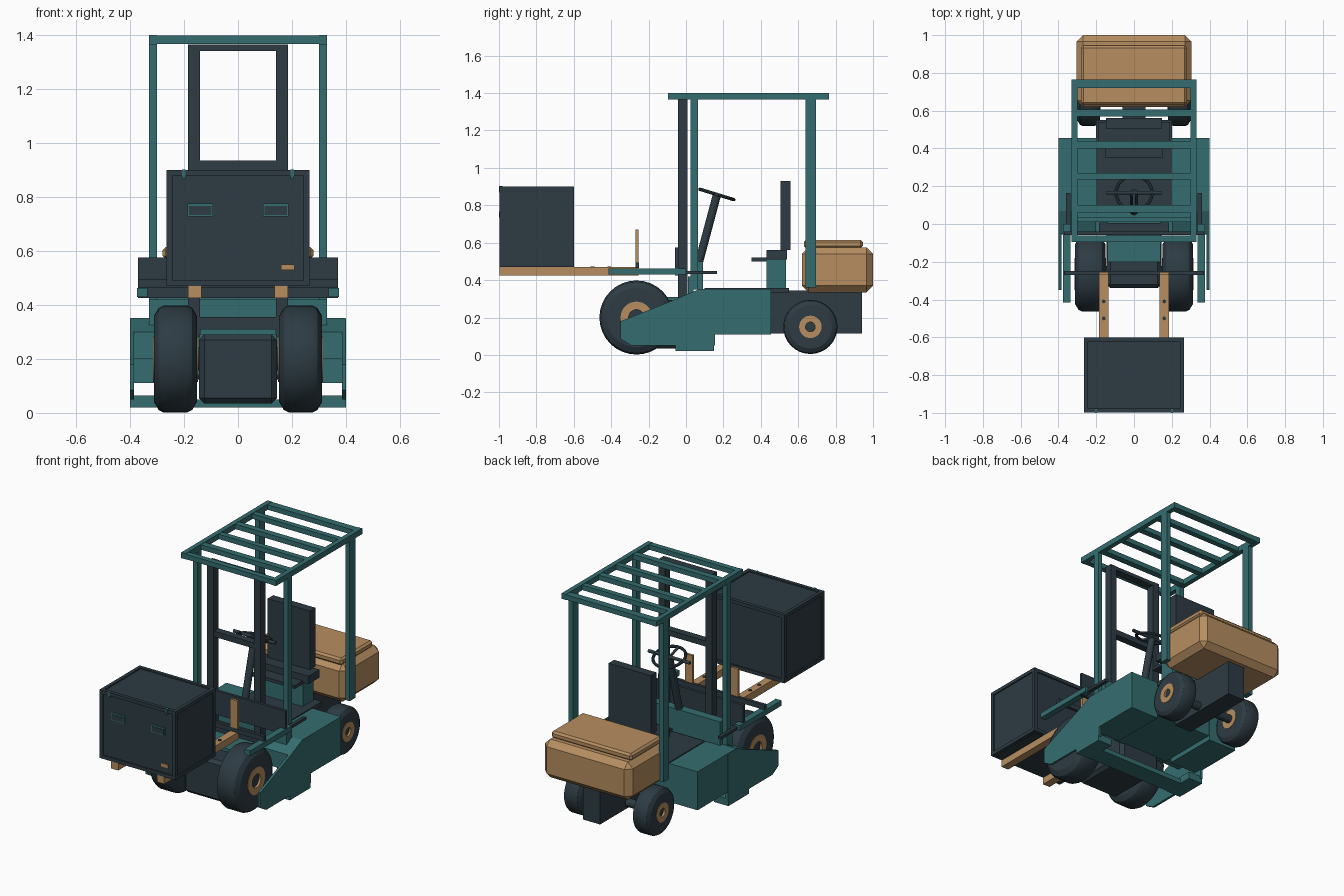
import bpy, bmesh, math
from mathutils import Vector

if "Cube" in bpy.data.objects:
    bpy.data.objects.remove(bpy.data.objects["Cube"])


def material(name, rgb):
    m = bpy.data.materials.new(name)
    m.diffuse_color = (*rgb, 1)
    m.use_nodes = True
    m.node_tree.nodes["Principled BSDF"].inputs["Base Color"].default_value = m.diffuse_color
    return m


TEAL = material("teal paint", (0.036, 0.155, 0.163))
DARK = material("dark slate", (0.026, 0.044, 0.056))
TAN = material("tan paint", (0.47, 0.27, 0.118))


def finish(bm, name, mat, bevel=0, smooth=False):
    bmesh.ops.recalc_face_normals(bm, faces=bm.faces)
    me = bpy.data.meshes.new(name)
    bm.to_mesh(me)
    bm.free()
    me.materials.append(mat)
    ob = bpy.data.objects.new(name, me)
    bpy.context.collection.objects.link(ob)
    if bevel:
        b = ob.modifiers.new("bevel", 'BEVEL')
        b.width, b.segments = bevel, 1
    if smooth:
        bpy.ops.object.select_all(action='DESELECT')
        ob.select_set(True)
        bpy.context.view_layer.objects.active = ob
        bpy.ops.object.shade_smooth_by_angle(angle=math.radians(30))
    return ob


def box(name, x, y, z, mat, bevel=0):
    """Box from (min, max) pairs."""
    bm = bmesh.new()
    bmesh.ops.create_cube(bm, size=1)
    for v in bm.verts:
        v.co = Vector([(r[0] + r[1]) / 2 + c * (r[1] - r[0]) for r, c in zip((x, y, z), v.co)])
    return finish(bm, name, mat, bevel)


def pair(name, x, y, z, mat, bevel=0):
    """The same box on the right and the left."""
    box(name + "_right", x, y, z, mat, bevel)
    box(name + "_left", (-x[1], -x[0]), y, z, mat, bevel)


def extrude_x(name, x, profile, mat):
    """Side profile of (y, z) points pushed along x."""
    bm = bmesh.new()
    f = bm.faces.new([bm.verts.new((x[0], a, b)) for a, b in profile])
    ext = bmesh.ops.extrude_face_region(bm, geom=[f])
    for g in ext["geom"]:
        if isinstance(g, bmesh.types.BMVert):
            g.co.x = x[1]
    return finish(bm, name, mat)


def lathe_x(name, cy, cz, profile, mat, n=32):
    """Closed (x, radius) profile turned about a sideways axle."""
    bm = bmesh.new()
    rings = [[bm.verts.new((x, cy + r * math.cos(2 * math.pi * i / n),
                            cz + r * math.sin(2 * math.pi * i / n))) for i in range(n)]
             for x, r in profile]
    for k in range(len(rings)):
        a, b = rings[k], rings[(k + 1) % len(rings)]
        for i in range(n):
            j = (i + 1) % n
            bm.faces.new((a[i], a[j], b[j], b[i]))
    return finish(bm, name, mat, smooth=True)


def rod(name, a, b, r, mat, n=16):
    a, b = Vector(a), Vector(b)
    bm = bmesh.new()
    bmesh.ops.create_cone(bm, cap_ends=True, segments=n, radius1=r, radius2=r, depth=(b - a).length)
    rot = (b - a).to_track_quat('Z', 'Y')
    for v in bm.verts:
        v.co = rot @ v.co + (a + b) / 2
    return finish(bm, name, mat, smooth=True)


# Wheels: tyre, hub ring, axle
def wheel(name, y, z, x0, x1, r, hub, bore):
    for side, s in (("right", 1), ("left", -1)):
        c = r * 0.09
        lathe_x(f"{name}_tyre_{side}", y, z,
                [(s * x0, hub), (s * x0, r * .8), (s * (x0 + c), r - c * .5), (s * (x0 + 2 * c), r),
                 (s * (x1 - 2 * c), r), (s * (x1 - c), r - c * .5), (s * x1, r * .8), (s * x1, hub)], DARK)
        lathe_x(f"{name}_hub_{side}", y, z,
                [(s * (x0 - .003), bore), (s * (x0 - .003), hub), (s * (x1 + .003), hub), (s * (x1 + .003), bore)], TAN)
    rod(name + "_axle", (-x1 + .01, y, z), (x1 - .01, y, z), bore, DARK)


wheel("front_wheel", -.265, .2, .152, .312, .198, .085, .042)
wheel("rear_wheel", .665, .15, .18, .3, .145, .06, .026)

# Side skirts, decks and steps
skirt = [(-.35, .18), (0, .32), (.07, .35), (.155, .35), (.155, .05), (.07, .05), (.07, .02),
         (-.055, .02), (-.055, .05), (-.29, .05), (-.35, .085)]
for side, s in (("right", 1), ("left", -1)):
    extrude_x("skirt_" + side, (s * .385, s * .4), skirt, TEAL)
    extrude_x("deck_" + side, (s * .2, s * .399),
              [(-.05, .2), (-.05, .3), (.07, .352), (.455, .352), (.455, .11), (.1, .11), (.1, .2)], TEAL)
pair("step", (.3, .4), (-.055, .15), (.02, .065), TEAL)

# Chassis
box("drive_housing", (-.145, .145), (-.34, .06), (.035, .29), DARK, .02)
box("housing_lid", (-.14, .14), (-.2, .06), (.29, .31), TEAL)
box("under_tray", (-.3, .3), (-.05, .07), (.02, .05), TEAL)
box("body_core", (-.2, .2), (.05, .45), (.14, .345), TEAL)
box("floor", (-.2, .2), (.1, .55), (.33, .358), DARK)
box("rear_frame", (-.06, .06), (.45, .94), (.115, .345), DARK)
box("cowl", (-.3, .3), (.035, .09), (.35, .5), TEAL)
box("front_cross_plate", (-.33, .33), (.01, .04), (.3, .42), TEAL)

# Counterweight with lid
box("counterweight", (-.305, .305), (.62, 1), (.335, .575), TAN, .035)
box("counterweight_lid", (-.28, .28), (.63, .945), (.57, .615), TAN, .012)

# Seat
box("seat_base", (-.15, .15), (.43, .535), (.35, .51), TEAL)
box("seat_front_ledge", (-.15, .15), (.35, .44), (.5, .52), DARK)
box("seat_cushion", (-.19, .19), (.43, .54), (.51, .56), DARK)
box("seat_back", (-.147, .147), (.505, .56), (.56, .93), DARK)

# Steering
rod("steering_column", (0, .065, .48), (0, .165, .855), .022, DARK)
bm = bmesh.new()
N, M, tilt = 32, 8, math.radians(-17)
vs = []
for i in range(N):
    a = 2 * math.pi * i / N
    for j in range(M):
        b = 2 * math.pi * j / M
        rr = .095 + .009 * math.cos(b)
        u, w = rr * math.sin(a), .009 * math.sin(b)
        vs.append(bm.verts.new((rr * math.cos(a), .165 + u * math.cos(tilt) - w * math.sin(tilt),
                                .858 + u * math.sin(tilt) + w * math.cos(tilt))))
for i in range(N):
    for j in range(M):
        k, l = (i + 1) % N, (j + 1) % M
        bm.faces.new((vs[i * M + j], vs[k * M + j], vs[k * M + l], vs[i * M + l]))
finish(bm, "steering_wheel", DARK, smooth=True)
rod("steering_crossbar", (-.145, .165, .858), (.145, .165, .858), .01, DARK)
rod("steering_spoke", (0, .165, .858), (0, .075, .885), .008, DARK)
pair("control_lever", (.337, .36), (-.02, .165), (.433, .45), DARK)

# Mast
pair("mast_rail", (.14, .185), (-.042, .008), (.28, 1.365), DARK)
for i, (a, b) in enumerate([(1.342, 1.365), (.9, .935), (.31, .355)]):
    box(f"mast_crossbar_{i + 1}", (-.15, .15), (-.04, .006), (a, b), DARK)
box("carriage_plate", (-.37, .37), (-.058, -.04), (.425, .575), DARK)
box("carriage_bar", (-.37, .37), (-.27, -.25), (.465, .495), DARK)

# Forks and side arms
pair("fork", (.135, .185), (-.998, -.255), (.425, .47), TAN)
pair("fork_upright", (.135, .185), (-.27, -.255), (.43, .67), TAN)
for s in (1, -1):
    for y in (-.5, -.41):
        rod("fork_bolt", (s * .16, y, .465), (s * .16, y, .474), .01, DARK)
pair("side_arm", (.335, .375), (-.415, 0), (.43, .463), TEAL)

# Overhead guard
pair("front_post", (.3, .33), (.025, .065), (.35, 1.37), TEAL)
pair("rear_post", (.3, .33), (.64, .695), (.36, 1.37), TEAL)
pair("roof_rail", (.3, .33), (-.095, .765), (1.365, 1.4), TEAL)
for i, (a, b) in enumerate([(-.095, -.06), (.06, .1), (.235, .27), (.4, .44), (.57, .605), (.72, .765)]):
    box(f"roof_bar_{i + 1}", (-.3, .3), (a, b), (1.367, 1.398), TEAL)

# Crate: core, edge frame and fittings
X, Y, Z, T = (-.265, .265), (-.998, -.6), (.47, .9), .022
box("crate_core", (-.257, .257), (-.99, -.608), (.478, .892), DARK)
for a in ((X[0], X[0] + T), (X[1] - T, X[1])):
    for b in ((Y[0], Y[0] + T), (Y[1] - T, Y[1])):
        box("crate_post", a, b, Z, DARK)
    for c in ((Z[0], Z[0] + T), (Z[1] - T, Z[1])):
        box("crate_side_rail", a, Y, c, DARK)
for b in ((Y[0], Y[0] + T), (Y[1] - T, Y[1])):
    for c in ((Z[0], Z[0] + T), (Z[1] - T, Z[1])):
        box("crate_cross_rail", X, b, c, DARK)
pair("crate_handle_rim", (.093, .187), (-.996, -.98), (.728, .776), TEAL)
pair("crate_handle", (.099, .181), (-.999, -.98), (.734, .766), DARK)
pair("crate_latch", (.195, .207), (-1, -.98), (.868, .902), TEAL)
box("crate_tag", (.16, .21), (-.996, -.98), (.53, .55), TAN)
